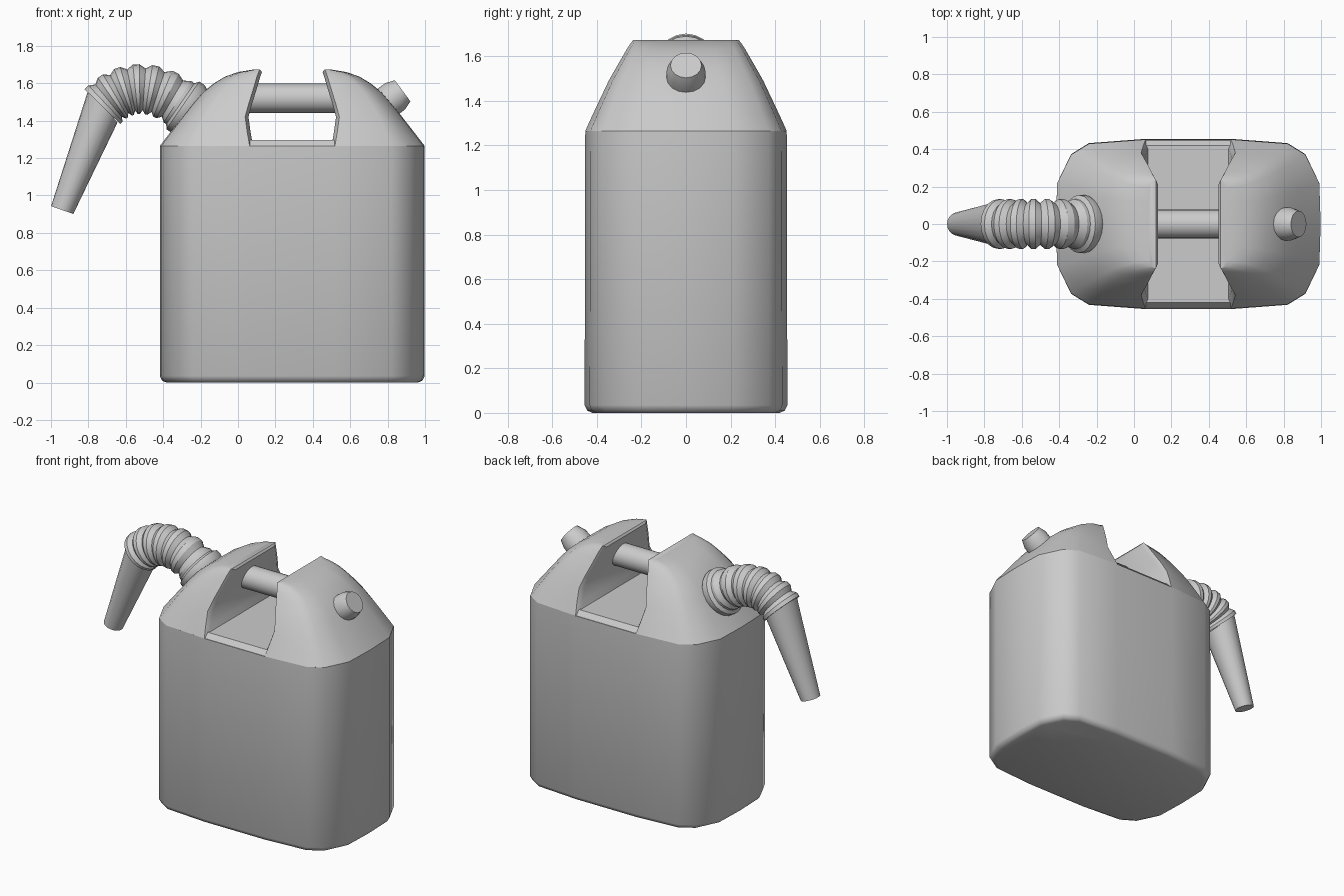
import bpy, bmesh
from math import cos, sin, pi, radians
from mathutils import Vector
from mathutils.geometry import interpolate_bezier

if "Cube" in bpy.data.objects:
    bpy.data.objects.remove(bpy.data.objects["Cube"])

CX = 0.29  # middle of the can body


def loft(name, rings, angle=40):
    bm = bmesh.new()
    rows = [[bm.verts.new(p) for p in r] for r in rings]
    for a, b in zip(rows, rows[1:]):
        n = len(a)
        for i in range(n):
            j = (i + 1) % n
            bm.faces.new((a[i], a[j], b[j], b[i]))
    bm.faces.new(rows[0])
    bm.faces.new(rows[-1])
    bmesh.ops.recalc_face_normals(bm, faces=bm.faces)
    me = bpy.data.meshes.new(name)
    bm.to_mesh(me)
    bm.free()
    ob = bpy.data.objects.new(name, me)
    bpy.context.collection.objects.link(ob)
    bpy.ops.object.select_all(action='DESELECT')
    ob.select_set(True)
    bpy.context.view_layer.objects.active = ob
    bpy.ops.object.shade_smooth_by_angle(angle=radians(angle))
    return ob


def ring(c, axis, r, n=20):
    # circle in the plane across an axis lying in xz
    a = Vector(axis).normalized()
    u = Vector((-a.z, 0, a.x))
    return [Vector(c) + u * (r * cos(2 * pi * i / n)) + Vector((0, r * sin(2 * pi * i / n), 0))
            for i in range(n)]


def lathe(name, c, axis, profile, n=20):
    a = Vector(axis).normalized()
    return loft(name, [ring(Vector(c) + a * t, axis, r, n) for t, r in profile], 30)


# end outline, from the notch round to the end: fraction of length, fraction of width
END = [(1, 1), (0.37, 0.95), (0.17, 0.82), (0.015, 0.48), (0, 0)]


def end_curve(dn, de, w):
    half = [(de + (dn - de) * u, w * v) for u, v in END]
    return half + [(d, -y) for d, y in half[-2::-1]]


# lower body
def body_ring(z, inset, w):
    c = end_curve(0.23, 0.708 - inset, w - inset)
    return [(CX + d, y, z) for d, y in c] + [(CX - d, -y, z) for d, y in c]


loft("can_body", [body_ring(0, 0.035, 0.455), body_ring(0.01, 0.012, 0.455),
                  body_ring(0.035, 0, 0.455), body_ring(1.265, 0, 0.452)], 50)

# shoulders either side of the hand opening: z, notch distance, end distance, half width
LAYERS = [(1.265, 0.228, 0.708, 0.452), (1.34, 0.241, 0.65, 0.418), (1.42, 0.252, 0.588, 0.38),
          (1.49, 0.233, 0.533, 0.347), (1.55, 0.214, 0.48, 0.313), (1.60, 0.199, 0.418, 0.284),
          (1.635, 0.189, 0.36, 0.264), (1.66, 0.18, 0.29, 0.247), (1.673, 0.175, 0.21, 0.238)]
for name, s in (("left_shoulder", -1), ("right_shoulder", 1)):
    rings = []
    for k, (z, dn, de, w) in enumerate(LAYERS):
        last = k == len(LAYERS) - 1
        cx, cy = (0.003, 0.004) if last else (0.018, 0.035)
        pts = end_curve(dn, de, w) + [(dn - cx, -w + cy), (dn - cx, w - cy)]
        rings.append([(CX + s * d, y, z) for d, y in pts])
    loft(name, rings, 38)

# raised floor of the opening
loft("opening_floor", [[(x, -0.452, 1.26), (x, -0.42, 1.297), (x, 0.42, 1.297), (x, 0.452, 1.26)]
                       for x in (0.06, 0.52)], 20)

# handle bar
lathe("handle_bar", (0, 0, 1.52), (1, 0, 0), [(0, 0.078), (0.58, 0.078)])

# vent cap
lathe("vent_cap", (0.84, 0, 1.53), (0.8, 0, 0.59),
      [(-0.08, 0.088), (0, 0.088), (0.05, 0.07)], 16)

# spout collar
lathe("spout_collar", (-0.285, 0, 1.475), (-0.82, 0, 0.57),
      [(-0.06, 0.135), (-0.025, 0.155), (0.012, 0.155), (0.03, 0.13)])

# ribbed hose
P = [Vector(p) for p in ((-0.27, 0, 1.46), (-0.45, 0, 1.615), (-0.62, 0, 1.59), (-0.725, 0, 1.475))]
N = 21
path = interpolate_bezier(*P, N)
rings = []
for i, p in enumerate(path):
    tan = path[min(i + 1, N - 1)] - path[max(i - 1, 0)]
    rings.append(ring(p, tan, 0.112 if i % 3 == 0 else 0.133))
loft("ribbed_hose", rings, 25)

# tapered spout
loft("spout", [ring((-0.72, 0, 1.485), (-0.79, 0, -0.62), 0.122),
               ring((-0.94, 0, 0.922), (-0.33, 0, -0.94), 0.063)], 40)
